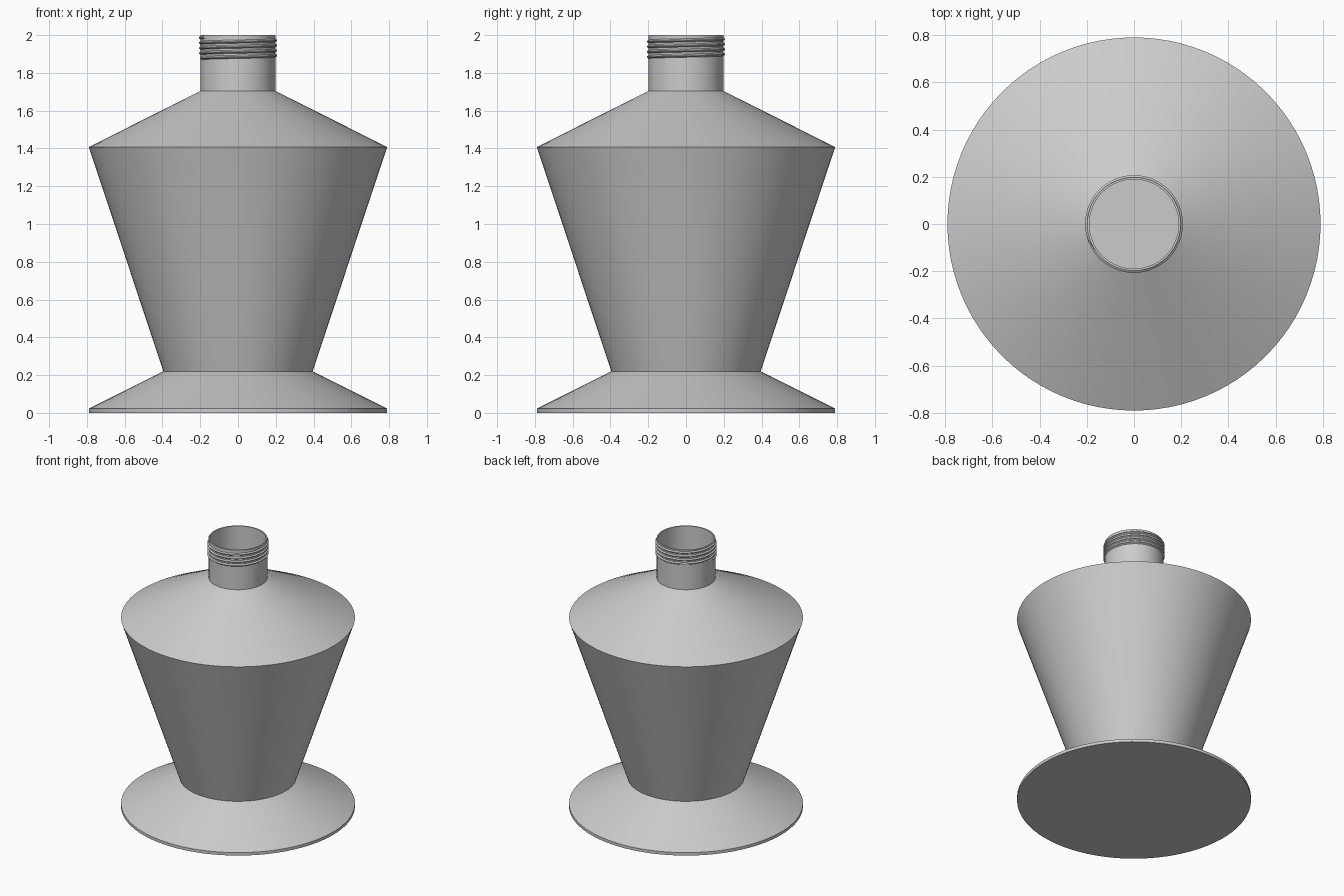
import bpy, bmesh, math

if "Cube" in bpy.data.objects:
    bpy.data.objects.remove(bpy.data.objects["Cube"])

SEGMENTS = 96

grey = bpy.data.materials.new("light grey")
grey.diffuse_color = (0.6, 0.6, 0.6, 1)
grey.use_nodes = True
grey.node_tree.nodes["Principled BSDF"].inputs["Base Color"].default_value = grey.diffuse_color


def finish(bm, name):
    bmesh.ops.recalc_face_normals(bm, faces=bm.faces)
    mesh = bpy.data.meshes.new(name)
    bm.to_mesh(mesh)
    bm.free()
    mesh.materials.append(grey)
    obj = bpy.data.objects.new(name, mesh)
    bpy.context.collection.objects.link(obj)
    bpy.ops.object.select_all(action='DESELECT')
    obj.select_set(True)
    bpy.context.view_layer.objects.active = obj
    bpy.ops.object.shade_smooth_by_angle(angle=math.radians(30))
    return obj


def lathe(name, profile):
    """Turn an (r, z) profile around the z axis."""
    bm = bmesh.new()
    verts = [bm.verts.new((r, 0, z)) for r, z in profile]
    edges = [bm.edges.new(pair) for pair in zip(verts, verts[1:])]
    bmesh.ops.spin(bm, geom=verts + edges, cent=(0, 0, 0), axis=(0, 0, 1),
                   angle=math.tau, steps=SEGMENTS)
    bmesh.ops.remove_doubles(bm, verts=bm.verts, dist=1e-4)
    return finish(bm, name)


# Hollow bottle: flared foot, tapered body, sloped shoulder and open neck
outside = [(0, 0), (0.79, 0), (0.79, 0.022), (0.395, 0.22),
           (0.79, 1.407), (0.198, 1.705), (0.198, 2.0)]
inside = [(0.189, 2.0), (0.189, 1.70), (0.774, 1.404), (0.384, 0.22),
          (0.78, 0.016), (0.78, 0.01), (0, 0.01)]
lathe("bottle", outside + inside)


# Screw thread: a ridge wound around the neck, fading in and out at its ends
def screw_thread(name, radius, depth, z0, pitch, turns, half_width):
    bm = bmesh.new()
    steps = int(turns * SEGMENTS)
    fade = 5
    rows = []
    for i in range(steps + 1):
        a = math.pi + math.tau * i / SEGMENTS
        z = z0 + pitch * i / SEGMENTS
        grow = max(0.05, min(1, i / fade, (steps - i) / fade))
        section = [(radius - 0.003, -half_width),
                   (radius + depth * grow, -half_width * 0.2),
                   (radius + depth * grow, half_width * 0.2),
                   (radius - 0.003, half_width)]
        rows.append([bm.verts.new((r * math.cos(a), r * math.sin(a), z + dz))
                     for r, dz in section])
    for low, high in zip(rows, rows[1:]):
        for k in range(4):
            n = (k + 1) % 4
            bm.faces.new((low[k], high[k], high[n], low[n]))
    bm.faces.new(rows[0])
    bm.faces.new(rows[-1])
    return finish(bm, name)


screw_thread("neck_thread", 0.198, 0.009, 1.878, 0.027, 4.1, 0.011)
